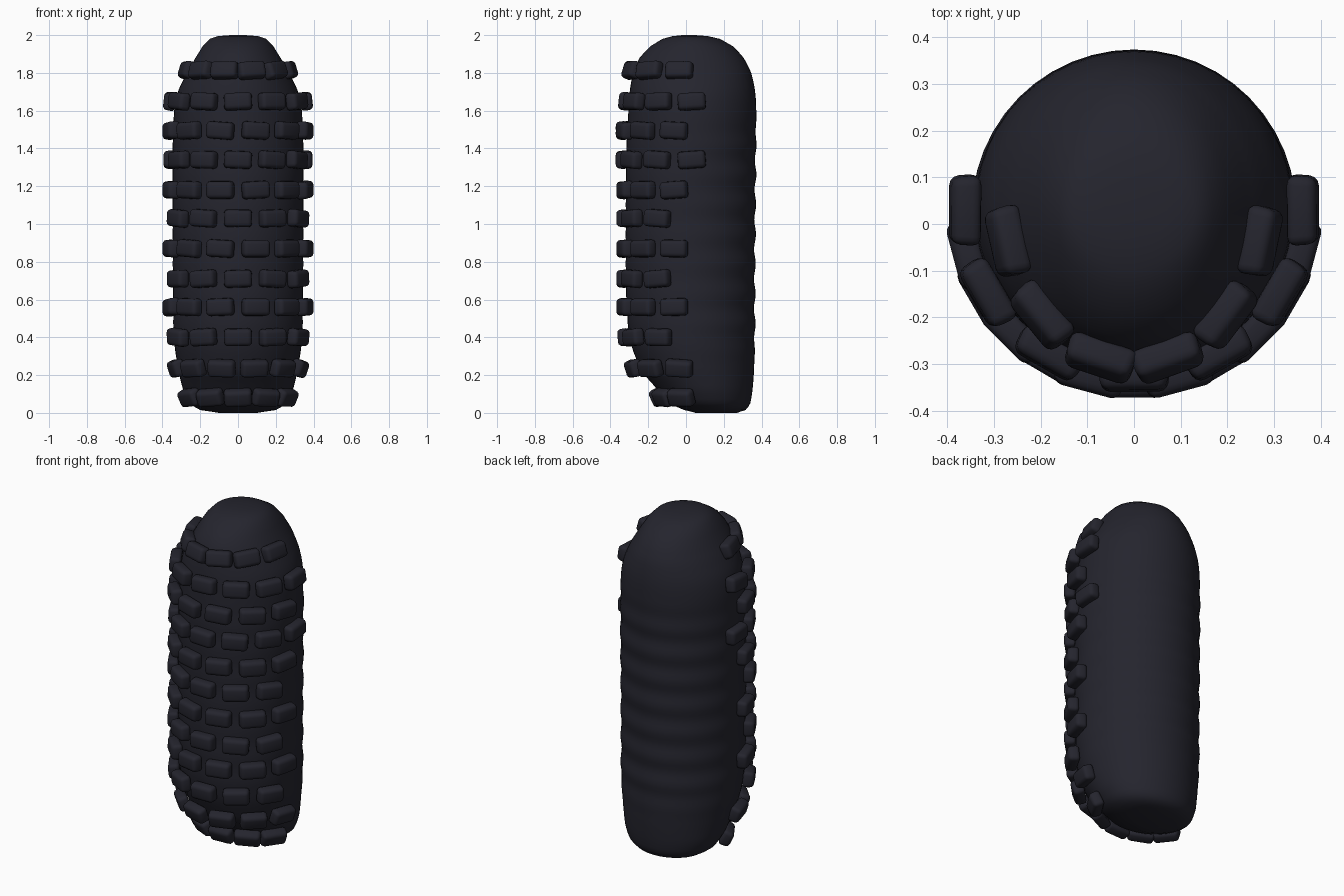
import bpy, bmesh, math, random
from mathutils import Matrix, Vector

cube = bpy.data.objects.get("Cube")
if cube:
    bpy.data.objects.remove(cube)
random.seed(4)

mat = bpy.data.materials.new("dark slate")
mat.use_nodes = True
COLOR = (0.018, 0.018, 0.027, 1)
mat.diffuse_color = COLOR
bsdf = mat.node_tree.nodes["Principled BSDF"]
bsdf.inputs["Base Color"].default_value = COLOR
bsdf.inputs["Roughness"].default_value = 0.8

# Body profile rings: height, half width, front y, back y
RINGS = [
    (0.0, 0.10, 0.05, 0.27), (0.015, 0.20, -0.01, 0.315), (0.05, 0.255, -0.09, 0.34),
    (0.12, 0.29, -0.15, 0.352), (0.22, 0.315, -0.235, 0.36), (0.38, 0.338, -0.295, 0.364),
    (0.60, 0.343, -0.315, 0.364), (1.00, 0.345, -0.318, 0.366), (1.40, 0.345, -0.315, 0.369),
    (1.60, 0.338, -0.305, 0.372), (1.70, 0.318, -0.298, 0.366), (1.80, 0.272, -0.28, 0.345),
    (1.88, 0.225, -0.245, 0.305), (1.94, 0.188, -0.19, 0.25), (1.98, 0.150, -0.125, 0.18),
    (1.995, 0.105, -0.07, 0.115), (2.0, 0.04, -0.02, 0.05)]
ROW_STEP = 0.1577


def spline(a, b, c, d, t):
    return 0.5 * (2 * b + (c - a) * t + (2 * a - 5 * b + 4 * c - d) * t * t
                  + (3 * b - a - 3 * c + d) * t ** 3)


def body_rings():
    """Smooth the profile, with finer steps along the tall sides."""
    out = []
    for i in range(len(RINGS) - 1):
        p = [RINGS[min(max(k, 0), len(RINGS) - 1)] for k in range(i - 1, i + 3)]
        n = max(2, round((p[2][0] - p[1][0]) / 0.025))
        for s in range(n):
            t = s / n
            # height stays linear, the radii follow the curve
            z = p[1][0] + (p[2][0] - p[1][0]) * t
            out.append((z, *[spline(*[q[k] for q in p], t) for k in (1, 2, 3)]))
    out.append(RINGS[-1])
    return out


def finish(bm, name, angle):
    bmesh.ops.recalc_face_normals(bm, faces=bm.faces)
    me = bpy.data.meshes.new(name)
    bm.to_mesh(me)
    bm.free()
    me.materials.append(mat)
    ob = bpy.data.objects.new(name, me)
    bpy.context.collection.objects.link(ob)
    bpy.ops.object.select_all(action='DESELECT')
    ob.select_set(True)
    bpy.context.view_layer.objects.active = ob
    bpy.ops.object.shade_smooth_by_angle(angle=math.radians(angle))
    return ob


# Rounded body with shallow ripples down the back
SEG = 48
bm = bmesh.new()
loops = []
for z, hw, yf, yb in body_rings():
    cy, ry = (yf + yb) / 2, (yb - yf) / 2
    fade = max(0, min(1, (z - 0.25) / 0.2, (1.6 - z) / 0.2))
    wave = -0.005 * fade * math.cos(2 * math.pi * (z - 1.34) / ROW_STEP)
    ring = []
    for k in range(SEG):
        a = 2 * math.pi * k / SEG
        back = 0.3 + 0.7 * max(0, math.sin(a))
        ring.append(bm.verts.new(((hw + wave * back) * math.cos(a),
                                  cy + (ry + wave * back) * math.sin(a), z)))
    loops.append(ring)
for lo, hi in zip(loops, loops[1:]):
    for k in range(SEG):
        bm.faces.new((lo[k], lo[(k + 1) % SEG], hi[(k + 1) % SEG], hi[k]))
bm.faces.new(loops[0])
bm.faces.new(loops[-1])
finish(bm, "body", 60)


def add_stone(bm, loc, yaw, lean, roll, size):
    """One rounded block whose local -y side points outward."""
    part = bmesh.new()
    bmesh.ops.create_cube(part, size=1)
    bmesh.ops.scale(part, vec=size, verts=part.verts)
    # outer face slightly smaller than the inner one
    for v in part.verts:
        if v.co.y < 0:
            v.co.x *= 0.94
            v.co.z *= 0.9
    bmesh.ops.bevel(part, geom=part.edges[:], offset=0.02, segments=3,
                    profile=0.5, affect='EDGES')
    part.transform(Matrix.Translation(loc) @ Matrix.Rotation(yaw, 4, 'Z')
                   @ Matrix.Rotation(lean, 4, 'X') @ Matrix.Rotation(roll, 4, 'Y'))
    tmp = bpy.data.meshes.new("tmp")
    part.to_mesh(tmp)
    part.free()
    bm.from_mesh(tmp)
    bpy.data.meshes.remove(tmp)


# Stone rows: height, count, centre y, x radius, y radius, lean in degrees
ROWS = [(1.815, 6, 0.055, 0.280, 0.355, -18), (1.65, 7, 0.03, 0.362, 0.355, -6),
        (1.495, 6, 0.03, 0.368, 0.37, 0), (1.34, 7, 0.03, 0.362, 0.37, 0),
        (1.18, 6, 0.03, 0.368, 0.367, 0), (1.03, 5, 0.03, 0.37, 0.367, 0),
        (0.87, 6, 0.03, 0.368, 0.367, 0), (0.71, 5, 0.03, 0.37, 0.367, 0),
        (0.56, 6, 0.03, 0.368, 0.367, 0), (0.40, 5, 0.035, 0.37, 0.365, 5),
        (0.235, 6, 0.05, 0.338, 0.34, 18), (0.08, 5, 0.10, 0.295, 0.255, 25)]
for r, (z, count, cy, rx, ry, lean) in enumerate(ROWS):
    bm = bmesh.new()
    for k in range(count):
        a = math.radians(30 * (k - (count - 1) / 2))
        loc = Vector((rx * math.sin(a), cy - ry * math.cos(a), z))
        yaw = math.atan2(ry * math.sin(a), rx * math.cos(a))
        add_stone(bm, loc, yaw, math.radians(lean), math.radians(random.uniform(-5, 5)),
                  (0.152, 0.064, 0.096))
    finish(bm, "stone_row_%02d" % (r + 1), 40)
